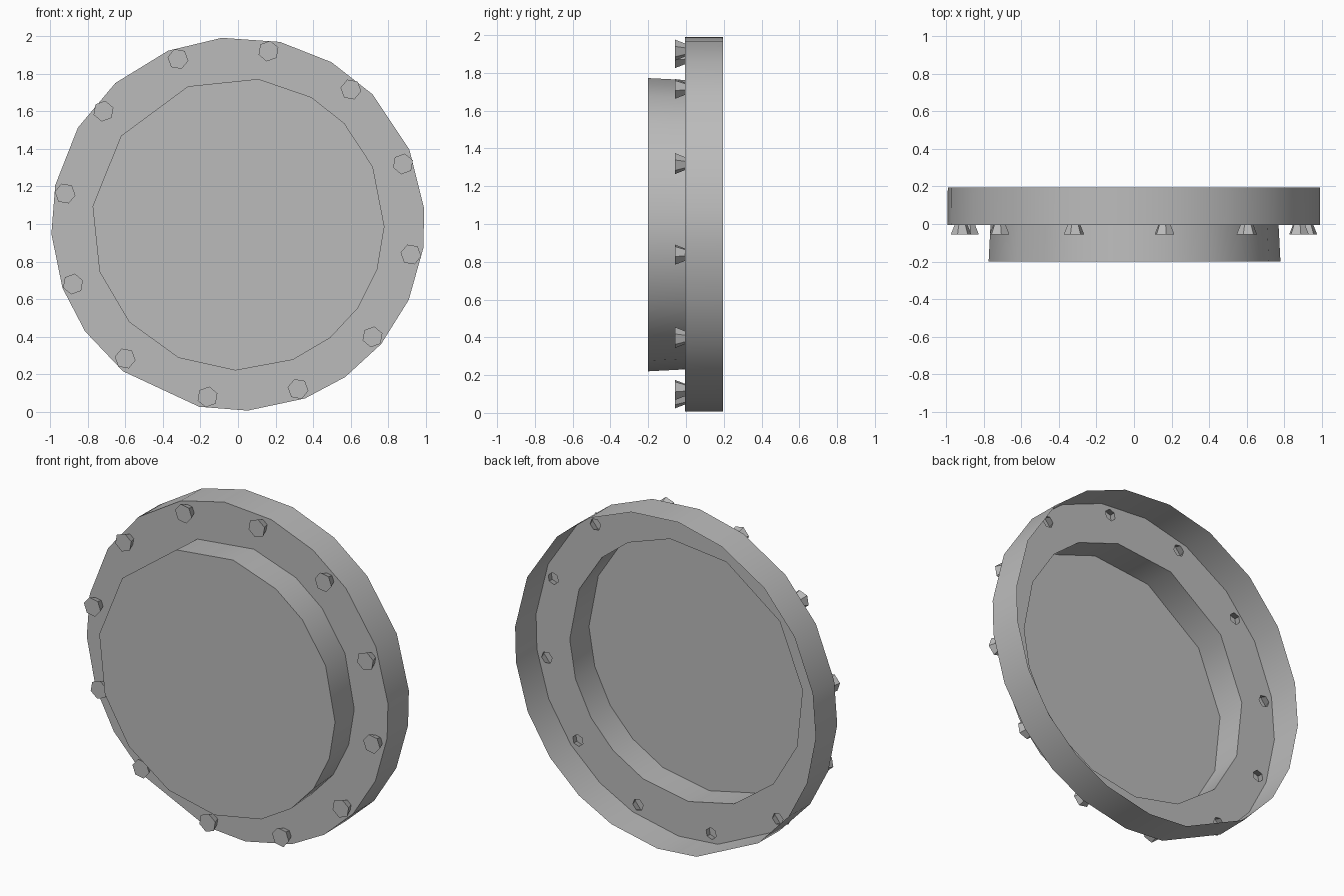
import bpy, bmesh, math
from mathutils import Vector

cube = bpy.data.objects.get("Cube")
if cube:
    bpy.data.objects.remove(cube, do_unlink=True)

grey = bpy.data.materials.new("plain grey")
grey.use_nodes = True
grey.diffuse_color = (0.5, 0.5, 0.5, 1)
grey.node_tree.nodes["Principled BSDF"].inputs["Base Color"].default_value = grey.diffuse_color

# Hand-cut corner angles of the outer rim and of the raised drum
RIM = [95, 77, 60, 44, 23.5, 4.6, -7.5, -24, -40, -55, -69, -87,
       -102, -128, -145, -160, -177, -192, -211, -229, -248]
DRUM = [82, 60, 43.5, 23, -1, -18, -35, -51, -68, -91,
        -114, -138, -161, -187, -217, -250]
BOLTS = [20 + 30 * k for k in range(12)]
HEX = [60 * k for k in range(6)]
FLANGE_Y, BACK_Y, COVER_Y, BOLT_Y = -0.005, 0.195, -0.2, -0.057


def ring(angles, radius, y, cx=0.0, cz=1.0):
    return [Vector((cx + radius * math.cos(math.radians(a)), y,
                    cz + radius * math.sin(math.radians(a)))) for a in angles]


def bolt_ring(angle, radius, y):
    c = ring([angle], 0.935, y)[0]
    return ring([h + angle for h in HEX], radius, y, c.x, c.z)


def finish(bm, name, smooth=False):
    mesh = bpy.data.meshes.new(name)
    bm.to_mesh(mesh)
    bm.free()
    mesh.materials.append(grey)
    ob = bpy.data.objects.new(name, mesh)
    bpy.context.collection.objects.link(ob)
    if smooth:
        bpy.ops.object.select_all(action='DESELECT')
        ob.select_set(True)
        bpy.context.view_layer.objects.active = ob
        bpy.ops.object.shade_smooth_by_angle(angle=math.radians(35))
    return ob


def wall(name, front, back, cap=False, smooth=True):
    """Open band between two rings, facing outwards, with an optional front cap."""
    bm = bmesh.new()
    f = [bm.verts.new(p) for p in front]
    b = [bm.verts.new(p) for p in back]
    n = len(f)
    for i in range(n):
        j = (i + 1) % n
        bm.faces.new((f[i], f[j], b[j], b[i]))
    if cap:
        bm.faces.new(f)
    bmesh.ops.recalc_face_normals(bm, faces=bm.faces)
    if not cap:
        face = bm.faces[:][0]
        if face.normal.dot(face.calc_center_median() - Vector((0, 0, 1))) < 0:
            bmesh.ops.reverse_faces(bm, faces=bm.faces)
    return finish(bm, name, smooth)


# Outer rim, open at the back
wall("outer_rim", ring(RIM, 0.995, FLANGE_Y), ring(RIM, 0.993, BACK_Y))

# Raised drum with its flat cover
wall("drum_cover", ring(DRUM, 0.78, COVER_Y), ring(DRUM, 0.77, FLANGE_Y), cap=True)

# Flat flange with an opening for the drum and one behind every bolt
bm = bmesh.new()
loops = [ring(RIM, 0.995, FLANGE_Y), ring(DRUM, 0.77, FLANGE_Y)]
loops += [bolt_ring(a, 0.035, FLANGE_Y) for a in BOLTS]
for loop in loops:
    vs = [bm.verts.new(p) for p in loop]
    for i, v in enumerate(vs):
        bm.edges.new((v, vs[i - 1]))
bmesh.ops.triangle_fill(bm, edges=bm.edges[:], use_beauty=True, normal=(0, -1, 0))
bmesh.ops.dissolve_limit(bm, angle_limit=0.01, verts=[], edges=bm.edges[:])
for face in bm.faces:
    face.normal_update()
    if face.normal.y > 0:
        face.normal_flip()
finish(bm, "flange")

# Hollow hexagonal bolt heads
for k, a in enumerate(BOLTS):
    wall(f"bolt_{k + 1}", bolt_ring(a, 0.056, BOLT_Y), bolt_ring(a, 0.035, FLANGE_Y),
         cap=True, smooth=False)
